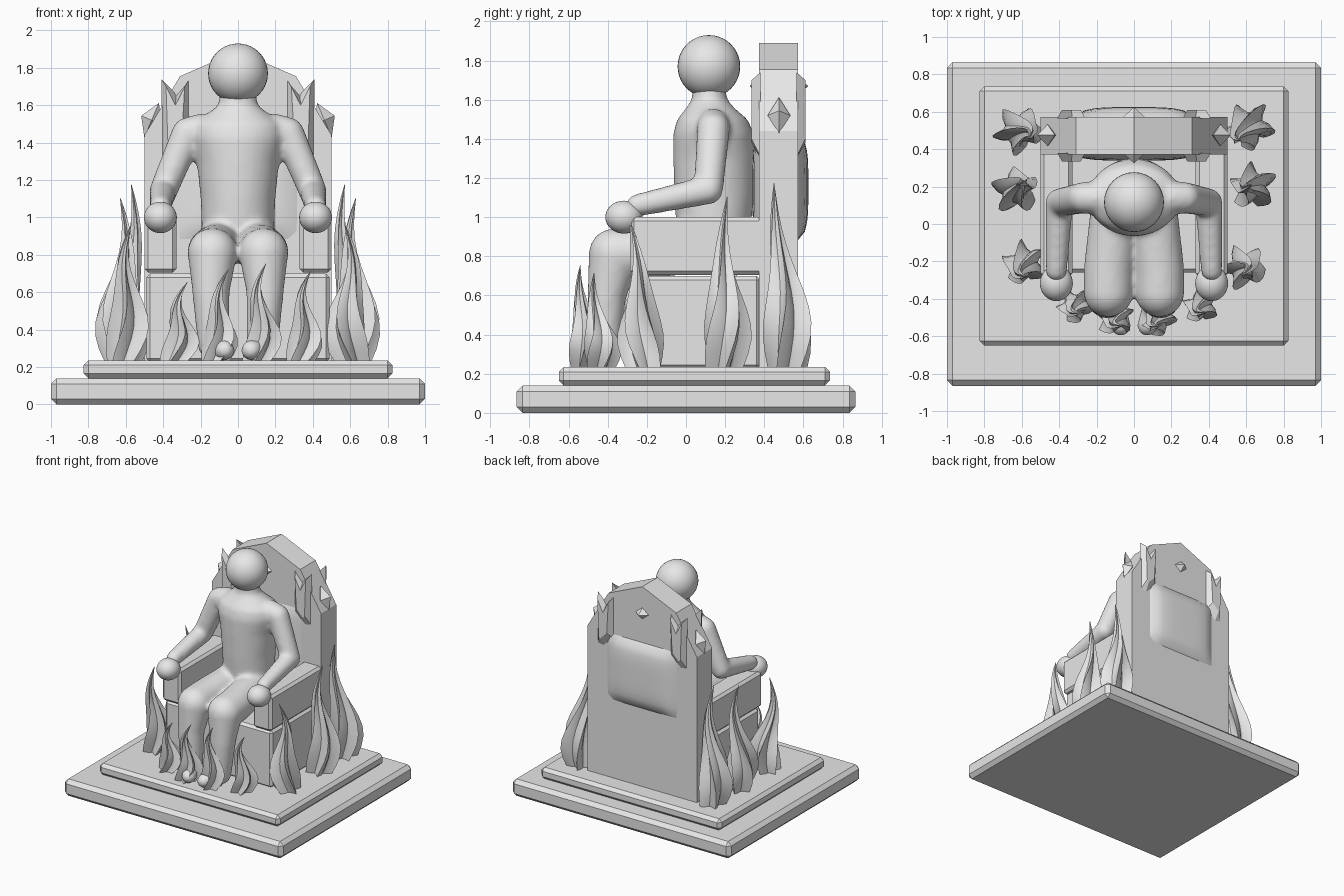
import bpy, bmesh
from math import sin, cos, pi, radians
from mathutils import Vector, Matrix

if "Cube" in bpy.data.objects:
    bpy.data.objects.remove(bpy.data.objects["Cube"], do_unlink=True)

stone = bpy.data.materials.new("grey_stone")
stone.use_nodes = True
stone.diffuse_color = (0.8, 0.8, 0.8, 1)
stone.node_tree.nodes["Principled BSDF"].inputs["Base Color"].default_value = (0.8, 0.8, 0.8, 1)


def finish(name, bm, smooth=None):
    bmesh.ops.recalc_face_normals(bm, faces=bm.faces)
    mesh = bpy.data.meshes.new(name)
    bm.to_mesh(mesh)
    bm.free()
    mesh.materials.append(stone)
    obj = bpy.data.objects.new(name, mesh)
    bpy.context.collection.objects.link(obj)
    if smooth:
        bpy.ops.object.select_all(action='DESELECT')
        obj.select_set(True)
        bpy.context.view_layer.objects.active = obj
        bpy.ops.object.shade_smooth_by_angle(angle=radians(smooth))
    return obj


def box(name, x, y, z, bevel):
    bm = bmesh.new()
    size = [b - a for a, b in (x, y, z)]
    mid = [(a + b) / 2 for a, b in (x, y, z)]
    bmesh.ops.create_cube(bm, size=1, matrix=Matrix.Translation(mid) @ Matrix.Diagonal((*size, 1)))
    if bevel:
        bmesh.ops.bevel(bm, geom=bm.edges[:], offset=bevel, segments=1, affect='EDGES')
    return finish(name, bm)


def loft(bm, rings):
    rows = [[bm.verts.new(p) for p in ring] for ring in rings]
    n = len(rows[0])
    for a, b in zip(rows, rows[1:]):
        for i in range(n):
            j = (i + 1) % n
            bm.faces.new((a[i], a[j], b[j], b[i]))
    bm.faces.new(rows[0][::-1])
    bm.faces.new(rows[-1])


def ball(name, centre, radii):
    bm = bmesh.new()
    bmesh.ops.create_uvsphere(bm, u_segments=32, v_segments=20, radius=1,
                              matrix=Matrix.Translation(centre) @ Matrix.Diagonal((*radii, 1)))
    return finish(name, bm, 60)


def limb(bm, joints):
    # each joint is a point and a radius; cones bridge the joint balls
    for p, r in joints:
        bmesh.ops.create_uvsphere(bm, u_segments=24, v_segments=16, radius=r, matrix=Matrix.Translation(p))
    for (p, r), (q, s) in zip(joints, joints[1:]):
        p, q = Vector(p), Vector(q)
        turn = (q - p).to_track_quat('Z', 'Y').to_matrix().to_4x4()
        bmesh.ops.create_cone(bm, cap_ends=True, segments=24, radius1=r, radius2=s, depth=(q - p).length,
                              matrix=Matrix.Translation((p + q) / 2) @ turn)


def gem(name, centre, radii, tilt=0):
    bm = bmesh.new()
    bmesh.ops.create_uvsphere(bm, u_segments=4, v_segments=2, radius=1,
                              matrix=Matrix.Translation(centre) @ Matrix.Rotation(tilt, 4, 'Y')
                              @ Matrix.Diagonal((*radii, 1)))
    return finish(name, bm)


# plinth
box("plinth_base", (-1, 1), (-.865, .865), (0, .14), .03)
box("plinth_step", (-.825, .825), (-.65, .735), (.14, .235), .025)

# seat and armrests
box("seat", (-.49, .49), (-.26, .38), (.225, .7), .02)
for side, label in ((1, "left"), (-1, "right")):
    box(label + "_armrest", sorted((.33 * side, .5 * side)), (-.285, .4), (.705, 1.0), .02)

# backrest slab with a peaked top
outline = [(-.5, .225), (.5, .225), (.5, 1.44), (.31, 1.755), (0, 1.89), (-.31, 1.755), (-.5, 1.44)]
bm = bmesh.new()
loft(bm, [[(x, y, z) for x, z in outline] for y in (.372, .572)])
finish("backrest", bm)

# padded panels on both faces of the backrest
for name, y, out in (("rear_panel", .57, .055), ("front_panel", .374, -.035)):
    bm = bmesh.new()
    rows = []
    for i in range(13):
        u = i / 12 * 2 - 1
        rows.append([])
        for j in range(13):
            v = j / 12 * 2 - 1
            puff = ((1 - u ** 4) * (1 - v ** 4)) ** .6
            rows[-1].append(bm.verts.new((.32 * u, y + out * puff, 1.155 + .275 * v)))
    for a, b in zip(rows, rows[1:]):
        for k in range(12):
            bm.faces.new((a[k], a[k + 1], b[k + 1], b[k]))
    if out > 0:
        bmesh.ops.reverse_faces(bm, faces=bm.faces)
    finish(name, bm, 40)

# gems set into the backrest
gem("crest_gem", (0, .475, 1.67), (.165, .15, .13))
for side, label in ((1, "left"), (-1, "right")):
    gem(label + "_shoulder_gem", (.462 * side, .475, 1.52), (.06, .058, .1), -.4 * side)
    # ridged shards on the front and rear of the backrest
    for name, y, out in (("front", .38, -.045), ("rear", .565, .045)):
        bm = bmesh.new()
        foot = [(.41, 1.74), (.41, 1.31), (.355, 1.3), (.26, 1.38), (.26, 1.74), (.33, 1.66)]
        ridge = [(.385, 1.7), (.375, 1.4), (.36, 1.38), (.3, 1.44), (.285, 1.7), (.335, 1.6)]
        loft(bm, [[(x * side, y, z) for x, z in foot], [(x * side, y + out, z) for x, z in ridge]])
        finish(label + "_" + name + "_shard", bm)

# seated figure: torso and limbs fused into one smooth skin
bm = bmesh.new()
torso = [(.8, .1, .15, .13), (.95, .14, .195, .19), (1.1, .145, .2, .205), (1.3, .145, .22, .21),
         (1.43, .14, .25, .205), (1.5, .135, .24, .18), (1.55, .125, .17, .13), (1.6, .12, .105, .09),
         (1.72, .117, .09, .08)]
loft(bm, [[(rx * cos(i * pi / 16), cy + ry * sin(i * pi / 16), z) for i in range(32)]
          for z, cy, rx, ry in torso])
for side in (1, -1):
    limb(bm, [((side * .2, .14, 1.47), .085), ((side * .27, .14, 1.45), .085),
              ((side * .4, .115, 1.14), .075), ((side * .415, -.25, 1.06), .058)])
    limb(bm, [((side * .1, .1, .85), .13), ((side * .135, -.25, .815), .135),
              ((side * .137, -.365, .81), .133), ((side * .145, -.405, .6), .1),
              ((side * .13, -.42, .32), .085)])
    limb(bm, [((side * .12, -.42, .3), .07), ((side * .07, -.545, .29), .055)])
figure = finish("figure_body", bm)
skin = figure.modifiers.new("fuse", 'REMESH')
skin.mode = 'VOXEL'
skin.voxel_size = .016
skin.use_smooth_shade = True
relax = figure.modifiers.new("relax", 'SMOOTH')
relax.factor = .5
relax.iterations = 10
ball("head", (0, .117, 1.77), (.16, .16, .16))
for side, label in ((1, "left"), (-1, "right")):
    ball(label + "_hand", (.415 * side, -.317, 1.0), (.088, .095, .084))


# twisted flames with a five-lobed section
def flame(name, x, y, tip_x, tip_y, height, radius, phase, spin):
    bm = bmesh.new()
    rings = []
    profile = [.78, .92, 1, .98, .87, .72, .57, .44, .33, .24, .16, .09, .01]
    for k, width in enumerate(profile):
        t = k / (len(profile) - 1)
        sway = .03 * sin(t * 2 * pi) * spin
        cx = x + (tip_x - x) * t ** 1.5 + sway
        cy = y + (tip_y - y) * t ** 1.5 + sway * .5
        ring = []
        for i in range(20):
            a = phase + i * pi / 10 + spin * t * 1.5
            r = radius * width * (.5, .56, 1, .72)[i % 4]
            ring.append((cx + r * cos(a), cy + r * sin(a), .225 + height * t))
        rings.append(ring)
    loft(bm, rings)
    finish(name, bm, 40)


for side, label in ((1, "left"), (-1, "right")):
    flame(label + "_rear_flame", .6 * side, .52, .57 * side, .45, .95, .135, .3 + side, side)
    flame(label + "_middle_flame", .61 * side, .19, .63 * side, .21, .88, .13, 1 + side, side)
    flame(label + "_fore_flame", .61 * side, -.21, .57 * side, -.28, .74, .125, .6 + side, -side)
for i, (x, y, tip_x, height) in enumerate([(-.34, -.44, -.27, .43), (-.13, -.51, -.05, .5),
                                           (.1, -.51, .15, .53), (.33, -.44, .39, .49)]):
    flame("front_flame_%d" % (i + 1), x, y, tip_x, y - .03, height, .1, i * .7, 1)
